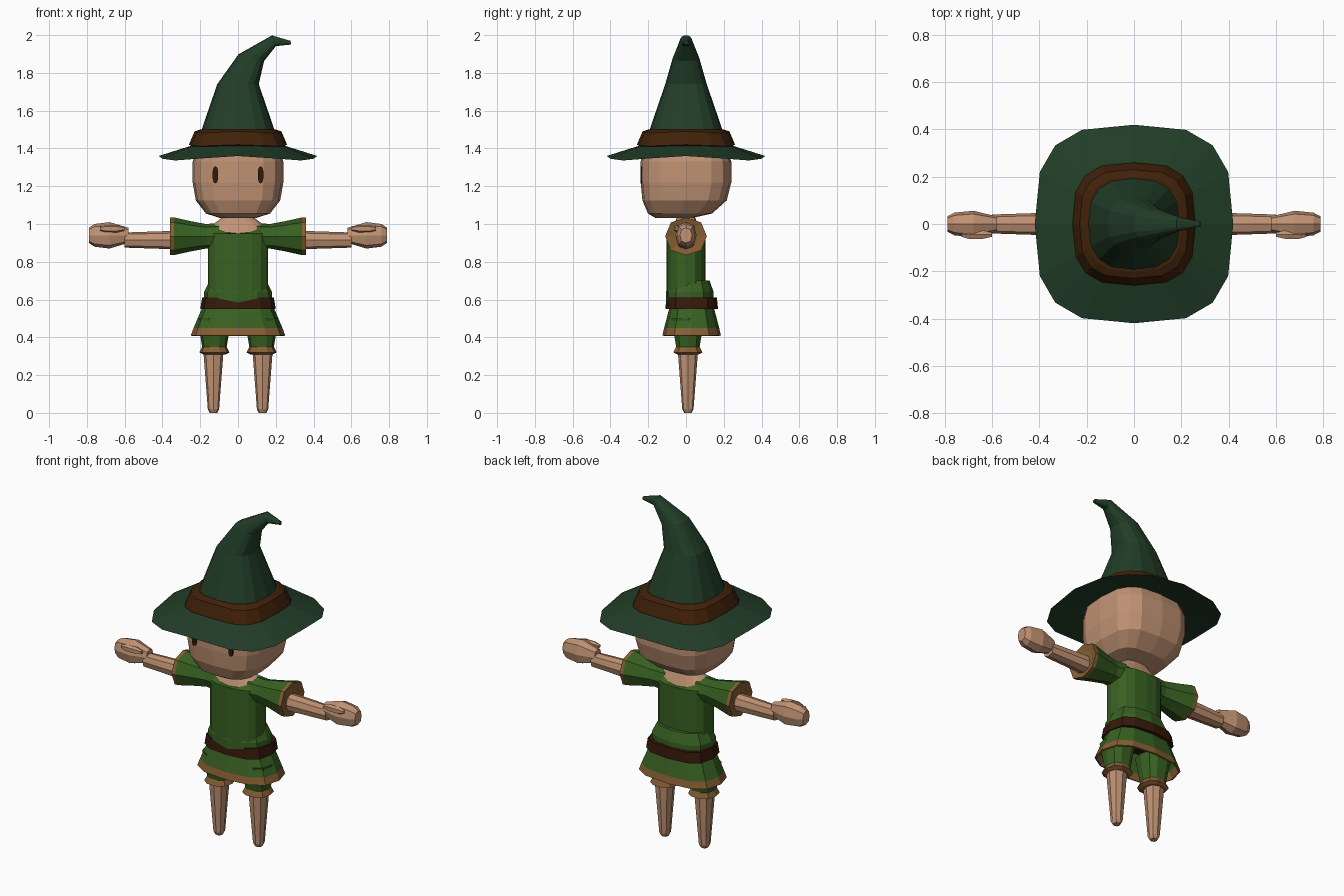
import bpy, bmesh
from math import sin, cos, pi, radians, copysign
from mathutils import Matrix, Vector

default_cube = bpy.data.objects.get("Cube")
if default_cube:
    bpy.data.objects.remove(default_cube, do_unlink=True)


def material(name, red, green, blue):
    """Flat material; the display values are squared up to linear light."""
    colour = [channel ** 2.2 for channel in (red, green, blue)] + [1]
    mat = bpy.data.materials.new(name)
    mat.use_nodes = True
    mat.diffuse_color = colour
    shader = mat.node_tree.nodes["Principled BSDF"]
    shader.inputs["Base Color"].default_value = colour
    return mat


HAT = material("dark_hat_green", .15, .25, .17)
CLOTH = material("tunic_green", .23, .38, .15)
SKIN = material("skin", .75, .57, .45)
TRIM = material("tan_trim", .52, .37, .21)
BAND = material("hat_band_brown", .26, .15, .07)
DARK = material("dark_brown", .22, .12, .07)


def outline(sides, square):
    """Unit cross-section, from circle to rounded square as the exponent falls."""
    for step in range(sides):
        angle = 2 * pi * step / sides
        c, s = cos(angle), sin(angle)
        yield copysign(abs(c) ** square, c), copysign(abs(s) ** square, s)


def front_dip(across, along):
    return along * along


def corner_dip(across, along):
    return 2 * across * across * along * along


def loft(name, colours, rings, sides=12, square=.8, depth=1, at=(0, 0, 0), side=1,
         sideways=False, lean=0, dip_rule=front_dip, split=None, capped=True):
    """Skin rings of (position, radius, dip, shift, tilt) along z, or along x if sideways.
    Steps from number split onward take the second colour."""
    bm = bmesh.new()
    widest = max(ring[1] for ring in rings)
    loops = []
    for position, radius, *extra in rings:
        dip, shift, tilt = (extra + [0, 0, 0])[:3]
        turn = Matrix.Rotation(radians(tilt) + (pi / 2 if sideways else 0), 3, 'Y')
        centre = Vector((position, 0, 0) if sideways else (shift, 0, position))
        centre.y = lean * (radius - widest)
        loop = []
        for across, along in outline(sides, square):
            point = Vector((radius * across, radius * depth * along,
                            -dip * dip_rule(across, along)))
            point = turn @ point + centre
            point.x *= side
            loop.append(bm.verts.new(point))
        loops.append(loop)
    for step, (lower, upper) in enumerate(zip(loops, loops[1:])):
        for i in range(sides):
            face = bm.faces.new((lower[i - 1], lower[i], upper[i], upper[i - 1]))
            face.material_index = int(split is not None and step >= split)
    if capped:
        bm.faces.new(loops[0])
        bm.faces.new(loops[-1]).material_index = len(colours) - 1
    bmesh.ops.recalc_face_normals(bm, faces=bm.faces)
    mesh = bpy.data.meshes.new(name)
    bm.to_mesh(mesh)
    bm.free()
    for colour in colours:
        mesh.materials.append(colour)
    part = bpy.data.objects.new(name, mesh)
    part.location = (side * at[0], at[1], at[2])
    bpy.context.collection.objects.link(part)
    return part


# Head: rounded jaw pushed toward the front, upright sides above
HEAD_RADIUS, JAW_TOP, JAW_HEIGHT = .24, 1.22, .19
jaw = [(JAW_TOP - JAW_HEIGHT * sin(angle), HEAD_RADIUS * cos(angle) ** .5)
       for angle in map(radians, (80, 60, 30, 0))]
loft("head", [SKIN], jaw + [(1.33, HEAD_RADIUS), (1.41, .22)],
     sides=16, square=.6, lean=.45)

# Hat: drooping brim, band and curled cone
hat_shape = dict(sides=16, square=.67, dip_rule=corner_dip)
loft("hat_brim", [HAT], [(1.39, .2), (1.36, .42, .03), (1.42, .23)], **hat_shape)
loft("hat_band", [BAND], [(1.41, .24, .01), (1.42, .26, .01), (1.49, .23, .01), (1.5, .2)],
     **hat_shape)
loft("hat_cone", [HAT], [(1.42, .22), (1.74, .11), (1.88, .07, 0, .07, 15),
                         (1.97, .03, 0, .19, 70), (1.96, .01, 0, .28, 80)],
     sides=16, square=.75)

# Torso with an open neckline showing skin, and a fuller waist
loft("torso", [CLOTH, SKIN],
     [(.6, .16), (.95, .16), (1, .13, .05), (1.03, .09, .02), (1.07, .05)],
     sides=16, depth=.65, split=2)
loft("tunic_waist", [CLOTH], [(.57, .18), (.64, .18), (.7, .15)],
     depth=.7, at=(0, .02, 0))

# Belt and hollow flared skirt with a trimmed hem
loft("belt", [DARK], [(.55, .2), (.61, .19)], depth=.7, square=.7, at=(0, .03, 0))
skirt = loft("skirt", [CLOTH, TRIM], [(.58, .18), (.45, .235), (.41, .25)],
             depth=.62, square=.75, at=(0, .03, 0), split=1, capped=False)
lining = skirt.modifiers.new("lining", 'SOLIDIFY')
lining.thickness = .01

for side, word in ((1, "left_"), (-1, "right_")):
    # Flared sleeve with a trimmed cuff, closed around the arm
    loft(word + "sleeve", [CLOTH, TRIM],
         [(.1, .07), (.17, .065), (.25, .08), (.34, .1), (.36, .1), (.35, .06)],
         sides=8, square=.9, depth=1.1, at=(0, 0, .935), side=side,
         sideways=True, split=3)
    # Forearm, fist and folded thumb
    loft(word + "forearm", [SKIN], [(.3, .05), (.6, .04)],
         sides=8, at=(0, 0, .915), side=side, sideways=True)
    loft(word + "fist", [SKIN], [(.58, .04), (.68, .07), (.76, .06), (.79, .04)],
         sides=8, depth=.8, at=(0, 0, .94), side=side, sideways=True)
    loft(word + "thumb", [SKIN], [(.6, .01), (.64, .02), (.7, .02), (.73, .01)],
         sides=6, at=(0, -.045, .975), side=side, sideways=True)
    # Short trouser leg with a trimmed cuff, then the bare tapered leg
    loft(word + "shorts", [CLOTH, TRIM], [(.5, .09), (.35, .065), (.32, .08), (.31, .06)],
         sides=10, at=(.125, .01, 0), side=side, split=1)
    loft(word + "leg", [SKIN], [(.36, .056), (.02, .03), (0, .02)],
         sides=8, at=(.13, .01, 0), side=side)
    # Upright oval eye plate
    eye = loft(word + "eye", [DARK], [(-.004, .015), (.004, .015)],
               depth=3, at=(.12, -.238, 1.26), side=side)
    eye.rotation_euler.x = pi / 2
